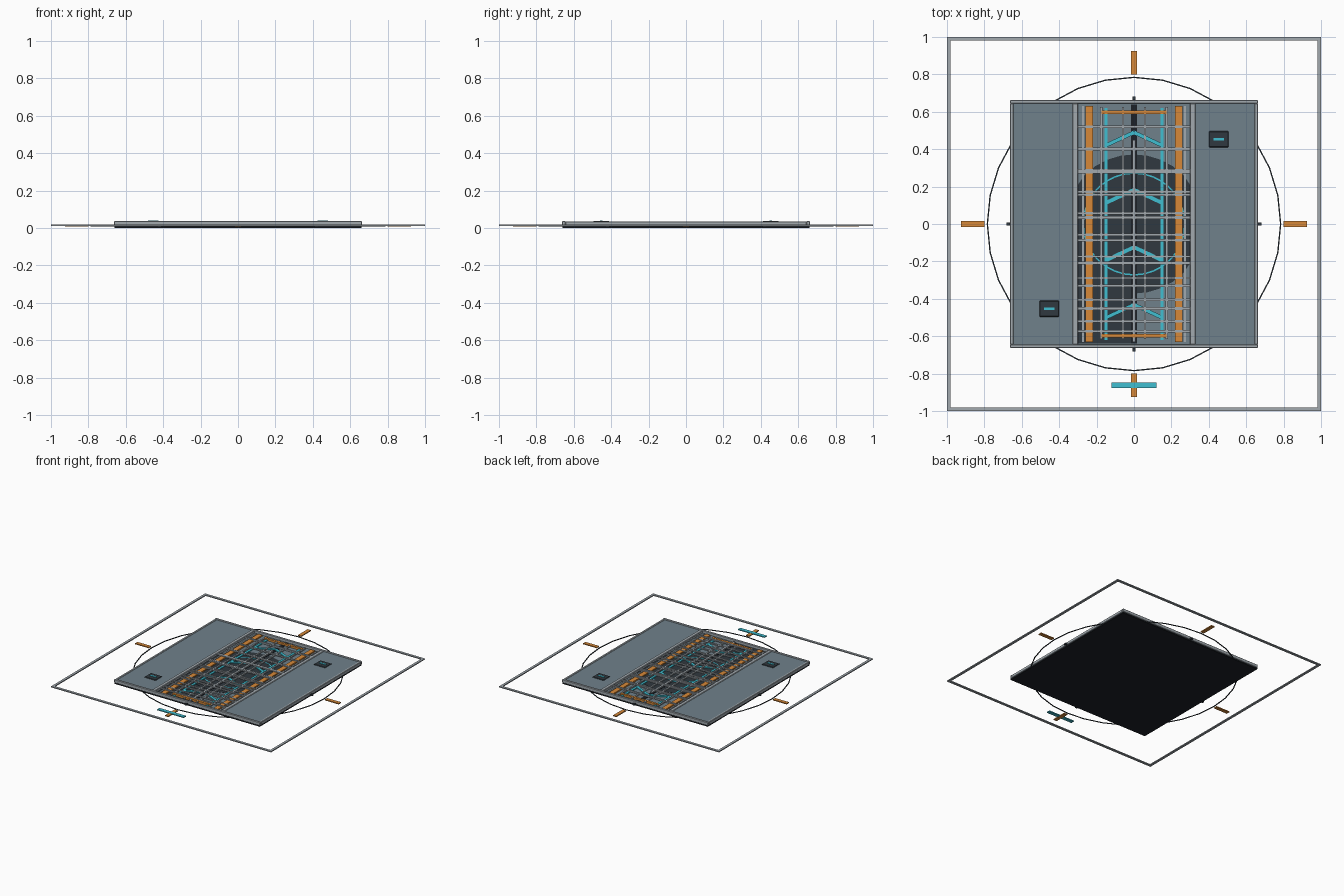
import bpy, math
from mathutils import Vector

if "Cube" in bpy.data.objects:
    bpy.data.objects.remove(bpy.data.objects["Cube"])


def mat(name, r, g, b):
    m = bpy.data.materials.new(name)
    m.diffuse_color = (r, g, b, 1)
    m.use_nodes = True
    m.node_tree.nodes["Principled BSDF"].inputs["Base Color"].default_value = m.diffuse_color
    return m


BLACK = mat("black", 0.012, 0.015, 0.02)
DARK = mat("dark", 0.03, 0.04, 0.05)
SLATE = mat("slate", 0.16, 0.22, 0.26)
STEEL = mat("steel", 0.36, 0.40, 0.43)
ORANGE = mat("orange", 0.68, 0.25, 0.04)
CYAN = mat("cyan", 0.05, 0.52, 0.64)


def box(name, x, y, z, m, rot=0.0, bevel=0.0):
    """Box from (min, max) ranges, turned about its own centre."""
    c = [(a + b) / 2 for a, b in (x, y, z)]
    bpy.ops.mesh.primitive_cube_add(size=1, location=c)
    o = bpy.context.object
    o.name = name
    o.scale = [b - a for a, b in (x, y, z)]
    bpy.ops.object.transform_apply(location=False, rotation=False, scale=True)
    o.rotation_euler.z = rot
    o.data.materials.append(m)
    if bevel:
        b = o.modifiers.new("bevel", 'BEVEL')
        b.width, b.segments = bevel, 1
    return o


def strip(name, p, q, width, z, m):
    """Flat bar between two points in plan."""
    p, q = Vector(p), Vector(q)
    c, d = (p + q) / 2, q - p
    h = d.length / 2
    return box(name, (c.x - h, c.x + h), (c.y - width / 2, c.y + width / 2), z, m,
               math.atan2(d.y, d.x))


def prism_mesh(name, verts, faces, m):
    me = bpy.data.meshes.new(name)
    me.from_pydata(verts, [], faces)
    me.materials.append(m)
    o = bpy.data.objects.new(name, me)
    bpy.context.collection.objects.link(o)
    return o


def ring(name, r, width, z0, z1, n, m):
    prof = [(r - width / 2, z0), (r + width / 2, z0), (r + width / 2, z1), (r - width / 2, z1)]
    verts, faces = [], []
    for i in range(n):
        a = 2 * math.pi * i / n
        verts += [(p * math.cos(a), p * math.sin(a), z) for p, z in prof]
        for k in range(4):
            j, l = (i + 1) % n, (k + 1) % 4
            faces.append((i * 4 + k, j * 4 + k, j * 4 + l, i * 4 + l))
    return prism_mesh(name, verts, faces, m)


def clipped_disc(name, r, half, z0, z1, n, m):
    """Disc whose sides are trimmed to the channel width."""
    pts = []
    for i in range(n):
        a = 2 * math.pi * i / n
        pts.append((max(-half, min(half, r * math.cos(a))), r * math.sin(a)))
    verts = [(x, y, z) for z in (z0, z1) for x, y in pts]
    faces = [tuple(reversed(range(n))), tuple(range(n, 2 * n))]
    faces += [(i, (i + 1) % n, (i + 1) % n + n, i + n) for i in range(n)]
    return prism_mesh(name, verts, faces, m)


# Outer square outline and thin guide circle
for s in (-1, 1):
    e = sorted((s, s * 0.98))
    box("outline_bar_x", (-1, 1), e, (0.010, 0.018), STEEL)
    box("outline_bar_y", e, (-0.98, 0.98), (0.010, 0.018), STEEL)
ring("guide_circle", 0.784, 0.007, 0.009, 0.014, 32, DARK)

# Orange compass ticks, small edge studs and the cyan front marker
for s in (-1, 1):
    t = sorted((s * 0.80, s * 0.925))
    box("tick_x", t, (-0.015, 0.015), (0.008, 0.016), ORANGE)
    box("tick_y", (-0.015, 0.015), t, (0.008, 0.016), ORANGE)
    d = sorted((s * 0.66, s * 0.682))
    box("edge_stud_x", d, (-0.009, 0.009), (0.008, 0.020), DARK)
    box("edge_stud_y", (-0.009, 0.009), d, (0.008, 0.020), DARK)
box("front_marker", (-0.12, 0.12), (-0.877, -0.847), (0.010, 0.018), CYAN)

# Base slab and channel floor
box("base_slab", (-0.66, 0.66), (-0.66, 0.66), (0, 0.012), BLACK)
box("channel_floor", (-0.31, 0.31), (-0.645, 0.645), (0.012, 0.015), SLATE)
box("dark_floor_patch", (-0.30, 0.0), (-0.64, -0.2), (0.015, 0.0156), DARK)
clipped_disc("floor_disc", 0.372, 0.302, 0.015, 0.017, 32, DARK)
ring("disc_line", 0.272, 0.008, 0.017, 0.0185, 32, CYAN)
box("centre_seam", (-0.016, 0.016), (-0.64, 0.64), (0.015, 0.0175), BLACK)

# Side decks, rim bars and channel edge rails
for s in (-1, 1):
    box("side_deck", sorted((s * 0.31, s * 0.65)), (-0.65, 0.65), (0.012, 0.031), SLATE)
    e = sorted((s * 0.645, s * 0.663))
    box("rim_side", e, (-0.645, 0.645), (0.010, 0.035), STEEL, bevel=0.003)
    box("rim_end", (-0.663, 0.663), e, (0.010, 0.037), STEEL, bevel=0.003)
    box("channel_rail", sorted((s * 0.300, s * 0.328)), (-0.645, 0.645),
        (0.012, 0.036), STEEL, bevel=0.003)

    # Long tracks in the channel
    box("orange_track", sorted((s * 0.220, s * 0.258)), (-0.63, 0.63), (0.015, 0.026), ORANGE)
    box("cyan_track", sorted((s * 0.141, s * 0.159)), (-0.62, 0.62), (0.015, 0.023), CYAN)
    box("thin_track", sorted((s * 0.267, s * 0.279)), (-0.63, 0.63), (0.015, 0.023), STEEL)
    box("end_stop", (-0.175, 0.175), sorted((s * 0.588, s * 0.606)), (0.015, 0.031), ORANGE)

    # Control pads, on opposite corners
    x, y = s * 0.453, s * 0.453
    box("control_pad", (x - 0.052, x + 0.052), (y - 0.043, y + 0.043),
        (0.030, 0.037), DARK, bevel=0.004)
    box("pad_light", (x - 0.028, x + 0.028), (y - 0.006, y + 0.006), (0.036, 0.041), CYAN)

# Cyan chevrons pointing to the back
for i in range(4):
    y = 0.49 - 0.307 * i
    for s in (-1, 1):
        strip("chevron_arm", (0, y), (s * 0.15, y - 0.07), 0.020, (0.017, 0.024), CYAN)

# Grating: lengthwise bars, then two layers of crossbars
for x in (-0.175, -0.0585, 0.0585, 0.175):
    box("long_bar", (x - 0.006, x + 0.006), (-0.615, 0.625), (0.020, 0.029), STEEL)
box("centre_bar", (-0.008, 0.008), (-0.63, 0.45), (0.020, 0.030), STEEL)
for i in range(10):
    y = -0.52 + 0.1155 * i
    box("lower_crossbar", (-0.30, 0.30), (y - 0.006, y + 0.006), (0.021, 0.029), STEEL)
    y = -0.573 + 0.1215 * i
    box("upper_crossbar", (-0.30, 0.30), (y - 0.007, y + 0.007), (0.024, 0.033), STEEL)
